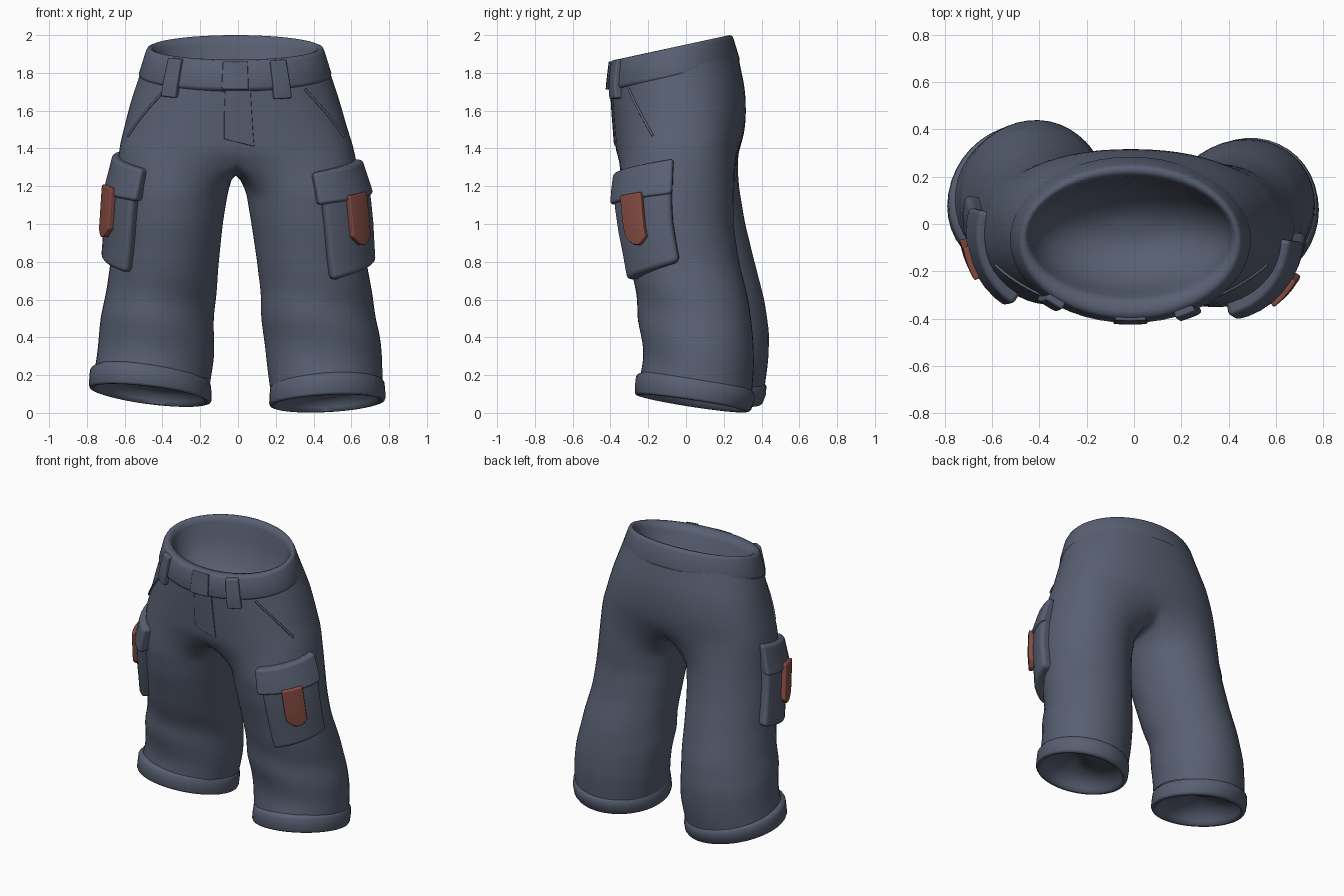
import bpy, bmesh, math
from mathutils import Vector

if "Cube" in bpy.data.objects:
    bpy.data.objects.remove(bpy.data.objects["Cube"])

def material(name, rgb):
    m = bpy.data.materials.new(name)
    m.diffuse_color = (*rgb, 1)
    m.use_nodes = True
    m.node_tree.nodes["Principled BSDF"].inputs["Base Color"].default_value = m.diffuse_color
    return m

CLOTH = material("slate_blue_cloth", (0.098, 0.115, 0.168))
RUST = material("rust_strap", (0.25, 0.078, 0.058))
rad = math.radians

# Cross-sections: front z, back z, x min, x max, y front, y back
HIPS = [(1.75, 1.89, -.513, .485, -.398, .278), (1.60, 1.69, -.572, .543, -.39, .32),
        (1.48, 1.53, -.607, .582, -.38, .318), (1.36, 1.42, -.635, .62, -.372, .297)]
WAIST = [(1.87, 2.0, -.482, .452, -.40, .245), (1.72, 1.87, -.525, .495, -.418, .284),
         (1.60, 1.72, -.55, .52, -.41, .33)]
LEGS = {
    1: [(1.40, 1.40, .0, .62, -.37, .29), (1.18, 1.18, .04, .657, -.36, .26),
        (1.0, 1.0, .07, .675, -.34, .255), (.8, .8, .10, .685, -.30, .285),
        (.6, .6, .12, .718, -.268, .335), (.42, .42, .132, .755, -.24, .358),
        (.28, .25, .15, .768, -.23, .365), (.18, .09, .168, .77, -.25, .352)],
    -1: [(1.40, 1.40, .0, .63, -.37, .29), (1.18, 1.18, .05, .652, -.35, .288),
         (1.0, 1.0, .08, .663, -.325, .318), (.8, .8, .10, .678, -.275, .368),
         (.6, .6, .118, .712, -.22, .42), (.42, .42, .126, .74, -.195, .445),
         (.31, .27, .126, .755, -.185, .44), (.21, .12, .145, .772, -.195, .418)]}

def at(table, z):
    """Section of a table at front height z."""
    for a, b in zip(table, table[1:]):
        if z >= b[0]:
            break
    t = (z - a[0]) / (b[0] - a[0])
    return [p + (q - p) * t for p, q in zip(a, b)]

def point(r, a, off=0, kx=0, e=1, shear=0):
    """Point on a tilted oval section, pushed out by off."""
    zf, zb, x0, x1, y0, y1 = r
    rx, ry = (x1 - x0) / 2, (y1 - y0) / 2
    c, s = math.cos(a), math.sin(a)
    u = math.copysign(abs(c) ** e, c)
    v = math.copysign(abs(s) ** e, s)
    n = Vector((c / rx, s / ry, 0)).normalized()
    x, y = (x0 + x1) / 2 + rx * u, (y0 + y1) / 2 + ry * v + shear * rx * u
    return Vector((x, y, zf + (zb - zf) * (v + 1) / 2 + kx * rx * u)) + n * off

def finish(bm, name, mat):
    bmesh.ops.recalc_face_normals(bm, faces=bm.faces)
    me = bpy.data.meshes.new(name)
    bm.to_mesh(me)
    bm.free()
    me.materials.append(mat)
    me.shade_smooth()
    ob = bpy.data.objects.new(name, me)
    bpy.context.collection.objects.link(ob)
    return ob

def bridge(bm, a, b):
    n = len(a)
    for i in range(n):
        bm.faces.new((a[i], a[(i + 1) % n], b[(i + 1) % n], b[i]))

def loft(name, rings):
    """Skin over closed rings of points, capped at the last one."""
    bm = bmesh.new()
    loops = [[bm.verts.new(p) for p in r] for r in rings]
    for a, b in zip(loops, loops[1:]):
        bridge(bm, a, b)
    centre = bm.verts.new(sum(rings[-1], Vector()) / len(rings[-1]))
    last = loops[-1]
    for i in range(len(last)):
        bm.faces.new((last[i], last[(i + 1) % len(last)], centre))
    ob = finish(bm, name, CLOTH)
    bpy.ops.object.select_all(action='DESELECT')
    ob.select_set(True)
    bpy.context.view_layer.objects.active = ob
    bpy.ops.object.shade_smooth_by_angle(angle=rad(60))
    return ob

def patch(name, table, a0, a1, bottom, top, off, mat=CLOTH, side=1, base=-.04, bevel=.012, lean=0):
    """Raised panel that follows a section table; bottom and top are functions of u."""
    bm = bmesh.new()
    nu, nv = 8, 4
    def vert(i, j, o):
        u, v = i / nu, j / nv
        z = bottom(u) + (top(u) - bottom(u)) * v
        p = point(at(table, z), rad(a0 + (a1 - a0) * u), o - lean * v)
        return bm.verts.new((p.x * side, p.y, p.z))
    grids = [[[vert(i, j, o) for j in range(nv + 1)] for i in range(nu + 1)] for o in (off, base)]
    for g in grids:
        for i in range(nu):
            for j in range(nv):
                bm.faces.new((g[i][j], g[i + 1][j], g[i + 1][j + 1], g[i][j + 1]))
    edge = ([(i, 0) for i in range(nu)] + [(nu, j) for j in range(nv)]
            + [(i, nv) for i in range(nu, 0, -1)] + [(0, j) for j in range(nv, 0, -1)])
    bridge(bm, *[[g[i][j] for i, j in edge] for g in grids])
    ob = finish(bm, name, mat)
    mod = ob.modifiers.new("soft_edges", 'BEVEL')
    mod.width, mod.segments, mod.limit_method, mod.angle_limit = bevel, 3, 'ANGLE', rad(40)
    mod.harden_normals = True
    return ob

def line(a, b):
    return lambda u: a + (b - a) * u

# Trouser body: hip rings that split at the crotch seam into two legs
bm = bmesh.new()
N, SEAM, A, TWIST = 32, 8, 140, .07
hip = []
for k in range(7):
    r = at(HIPS, 1.75 - k * .065)
    hip.append([bm.verts.new(point(r, rad(-90 + 360 * j / N), e=.97 - .03 * k)) for j in range(N)])
for a, b in zip(hip, hip[1:]):
    bridge(bm, a, b)
front, back = hip[-1][0].co, hip[-1][N // 2].co
seam = []
for k in range(1, SEAM):
    p = back.lerp(front, k / SEAM)
    p.z -= .095 * math.sin(math.pi * k / SEAM) ** .7
    p.x -= .01 * math.sin(math.pi * k / SEAM)
    seam.append(bm.verts.new(p))
angles = [-A + 2 * A * k / 16 for k in range(17)] + [A + (360 - 2 * A) * k / SEAM for k in range(1, SEAM)]
for side, table in LEGS.items():
    loop = [hip[-1][(side * j) % N] for j in range(N // 2 + 1)] + seam
    end, count = table[-1][0], 18
    for k in range(count + 1):
        z = 1.18 + (end - 1.18) * k / count
        twist = side * TWIST * min(1, max(0, (.9 - z) / .4))
        new = []
        for d in angles:
            a = rad(d)
            # soft cloth folds around the knee and shin
            fold = max(0, 1 - abs(z - .52) / .3) * (.5 - .5 * math.sin(a))
            off = .011 * fold * math.sin(19 * z + 2 * math.sin(a + side))
            p = point(at(table, z), a, off, shear=twist)
            new.append(bm.verts.new((p.x * side, p.y, p.z)))
        bridge(bm, loop, new)
        loop = new
body = finish(bm, "trouser_body", CLOTH)
body.modifiers.new("smooth", 'SUBSURF').levels = 1
body.modifiers["smooth"].render_levels = 1

# Waistband with rolled rim and bowl-shaped lining
band = [(1.70, 1.85, -.51, .48, -.39, .27), (1.712, 1.862, -.523, .493, -.414, .283),
        (1.725, 1.875, -.524, .494, -.418, .284), (1.85, 1.98, -.488, .458, -.402, .252),
        (1.865, 1.996, -.48, .45, -.392, .244), (1.87, 2.0, -.468, .438, -.37, .23),
        (1.865, 1.995, -.452, .422, -.33, .212), (1.83, 1.955, -.442, .412, -.308, .2),
        (1.75, 1.85, -.425, .395, -.285, .185), (1.67, 1.75, -.38, .35, -.245, .155),
        (1.61, 1.67, -.30, .27, -.19, .11), (1.575, 1.61, -.20, .17, -.13, .06),
        (1.56, 1.58, -.10, .07, -.08, .01)]
loft("waistband", [[point(r, math.tau * j / 48) for j in range(48)] for r in band])

# Turned-up cuffs with domed lining, tapered towards the heel
profile = [(.12, -.03), (.11, -.008), (.098, .001), (.06, .005), (.015, .007), (.003, .002), (0, -.01),
           (.004, -.022), (.025, -.034), (.06, -.06), (.09, -.11), (.105, -.18), (.11, -.24)]
for side, label, base, kx in ((1, "right", (.095, .004, .172, .774, -.264, .362), .05),
                              (-1, "left", (.14, .045, .146, .782, -.206, .424), .12)):
    rings = []
    for dz, d in profile:
        heel = base[5] - .03 * (1 - min(1, dz / .07))
        pts = []
        for j in range(40):
            p = point((*base[:5], heel), math.tau * j / 40, d, kx, shear=side * TWIST)
            pts.append(Vector((p.x * side, p.y, p.z + dz)))
        rings.append(pts)
    loft("cuff_" + label, rings)

# Cargo pockets: pouch, flap and strap on each leg
for side, label, turn, up in ((1, "right", 0, 0), (-1, "left", 20, .04)):
    t = LEGS[side]
    patch("pocket_pouch_" + label, t, -74 + turn, -5 + turn, line(.70 + up, .80 + up),
          line(1.2, 1.22), .048, side=side, bevel=.028)
    patch("pocket_flap_" + label, t, -79 + turn, -4 + turn, line(1.10 + up / 2, 1.16 + up / 2),
          line(1.27 + up / 2, 1.345 + up), .062, side=side, bevel=.02, base=-.05, lean=.03)
    patch("pocket_strap_" + label, t, -52 + turn, -30 + turn,
          lambda u: .89 + up + .06 * max(0, abs(u - .5) * 2 - .3), line(1.15 + up, 1.17 + up),
          .078, RUST, side, .035, .008)

# Belt loops, waist tab and fly
for label, a in (("left", -131.5), ("right", -61.5)):
    patch("belt_loop_" + label, WAIST, a - 5.5, a + 5.5, line(1.655, 1.655), line(1.86, 1.86),
          .024, base=-.02, bevel=.01)
patch("waist_tab", WAIST, -98, -82, line(1.712, 1.712), line(1.86, 1.86), .008, base=-.02, bevel=.005)
patch("fly", HIPS, -96, -81, line(1.45, 1.41), line(1.73, 1.73), .006, base=-.03, bevel=.004)

# Slanted hip pocket seams
for label, flip in (("right", False), ("left", True)):
    cu = bpy.data.curves.new("hip_pocket_seam_" + label, 'CURVE')
    cu.dimensions = '3D'
    cu.bevel_depth = .007
    cu.bevel_resolution = 1
    sp = cu.splines.new('POLY')
    sp.points.add(8)
    for k, pt in enumerate(sp.points):
        u = k / 8
        a = -46 + 26 * u
        z = 1.70 - .25 * u ** .9
        e = .97 - .03 * (1.75 - z) / .065
        p = point(at(HIPS, z), rad(180 - a if flip else a), 0, e=e)
        pt.co = (*p, 1)
    cu.materials.append(CLOTH)
    ob = bpy.data.objects.new(cu.name, cu)
    bpy.context.collection.objects.link(ob)
